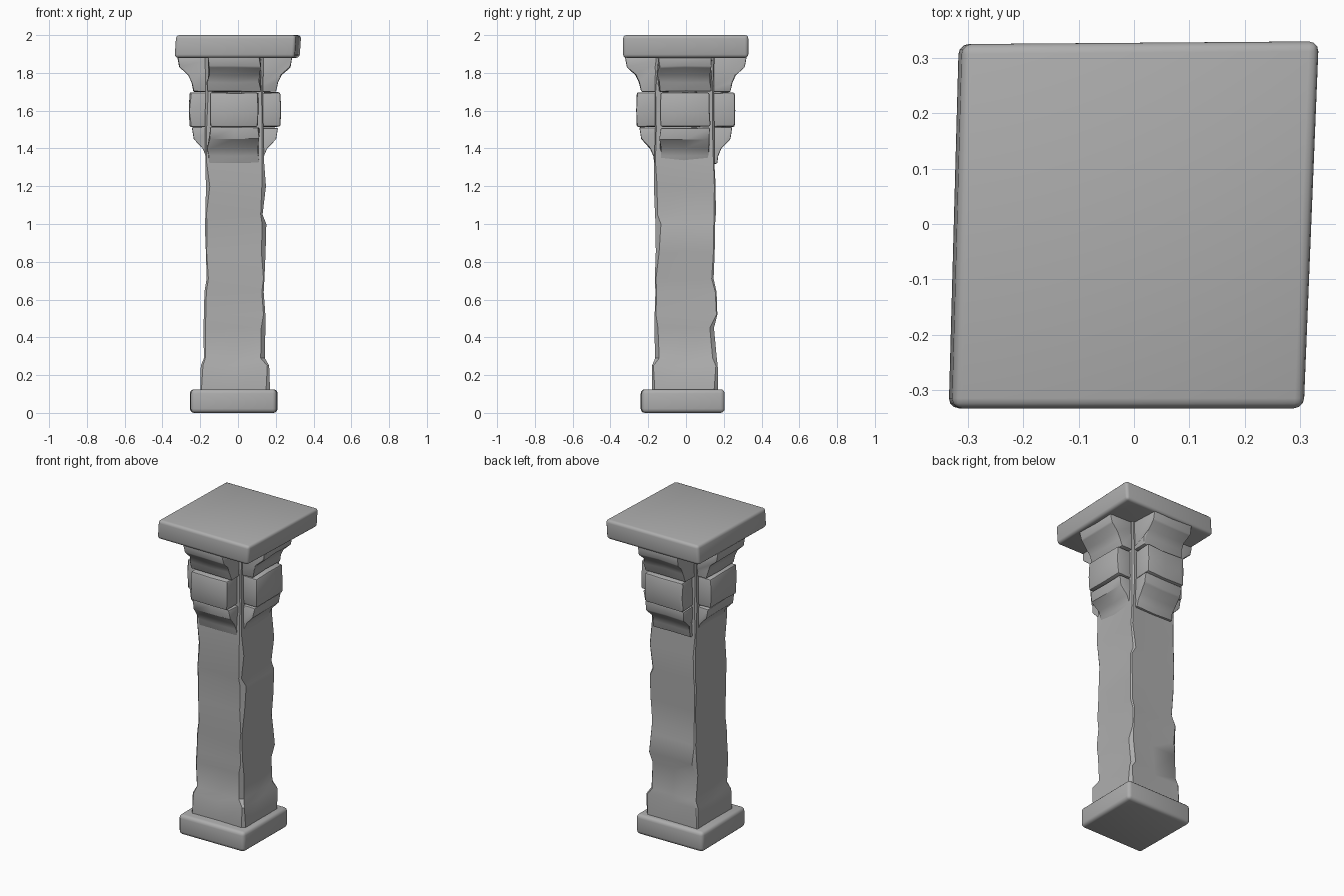
import bpy
import bmesh
import random
from math import radians
from mathutils import Vector, Matrix

random.seed(4)
if "Cube" in bpy.data.objects:
    bpy.data.objects.remove(bpy.data.objects["Cube"], do_unlink=True)

stone = bpy.data.materials.new("grey_stone")
stone.use_nodes = True
GREY = (0.42, 0.42, 0.42, 1)
stone.diffuse_color = GREY
shader = next(n for n in stone.node_tree.nodes if n.type == "BSDF_PRINCIPLED")
shader.inputs["Base Color"].default_value = GREY
shader.inputs["Roughness"].default_value = 0.8

AXIS = Vector((-0.02, -0.005, 0))


def wobble(amount):
    return random.uniform(-amount, amount)


def loft(bm, rings):
    """Skin closed rings of points and cap both ends."""
    loops = [[bm.verts.new(p) for p in ring] for ring in rings]
    for low, high in zip(loops, loops[1:]):
        for i in range(len(low)):
            j = (i + 1) % len(low)
            bm.faces.new((low[i], low[j], high[j], high[i]))
    bm.faces.new(loops[0][::-1])
    bm.faces.new(loops[-1])


def finish(name, bm, bevel=0, segments=2, angle=30):
    """Soften the hard edges and store the mesh as an object."""
    bmesh.ops.recalc_face_normals(bm, faces=bm.faces)
    if bevel:
        hard = [e for e in bm.edges if e.calc_face_angle(0) > radians(35)]
        bmesh.ops.bevel(bm, geom=hard, offset=bevel, segments=segments,
                        profile=0.5, affect="EDGES", clamp_overlap=True)
    mesh = bpy.data.meshes.new(name)
    bm.to_mesh(mesh)
    bm.free()
    mesh.materials.append(stone)
    mesh.shade_smooth()
    mesh.set_sharp_from_angle(angle=radians(angle))
    obj = bpy.data.objects.new(name, mesh)
    bpy.context.collection.objects.link(obj)
    return obj


def slab(name, corners, z0, z1, lean, bevel):
    """Uneven four-cornered slab whose underside is shifted by lean."""
    bm = bmesh.new()
    loft(bm, [[(x + lean, y, z0) for x, y in corners],
              [(x, y, z1) for x, y in corners]])
    return finish(name, bm, bevel, 3, 40)


# Base and top slabs
slab("base_slab", [(-0.25, -0.24), (0.205, -0.235), (0.21, 0.205), (-0.255, 0.2)],
     0, 0.125, 0, 0.022)
slab("top_slab", [(-0.328, -0.333), (0.308, -0.333), (0.335, 0.33), (-0.31, 0.325)],
     1.88, 2.0, -0.008, 0.018)


# Weathered shaft: z, left, right, front and back extents
def shaft_ring(z, x0, x1, y0, y1):
    corners = [Vector(c) for c in ((x0, y0, z), (x1, y0, z), (x1, y1, z), (x0, y1, z))]
    ring = []
    for i, c in enumerate(corners):
        before = (corners[i - 1] - c).normalized()
        after = (corners[(i + 1) % 4] - c).normalized()
        chip = random.choice((0.005, 0.007, 0.01, 0.022))
        middle = (c + corners[(i + 1) % 4]) / 2
        inward = (AXIS - middle) * Vector((1, 1, 0)).length
        inward.z = 0
        ring += [c + before * chip, c + after * chip * random.uniform(0.6, 1.3),
                 middle + inward.normalized() * random.uniform(0, 0.006)]
    return ring


SHAFT = [
    (0.11, -0.2, 0.17, -0.18, 0.17),
    (0.25, -0.197, 0.165, -0.18, 0.168),
    (0.29, -0.18, 0.142, -0.163, 0.163),
    (0.45, -0.184, 0.145, -0.168, 0.148),
    (0.52, -0.18, 0.145, -0.166, 0.166),
    (0.64, -0.178, 0.136, -0.162, 0.162),
    (0.71, -0.166, 0.14, -0.165, 0.146),
    (0.85, -0.17, 0.146, -0.16, 0.152),
    (1.0, -0.176, 0.15, -0.161, 0.154),
    (1.05, -0.172, 0.13, -0.164, 0.158),
    (1.2, -0.17, 0.148, -0.17, 0.157),
    (1.33, -0.173, 0.138, -0.168, 0.15),
    (1.5, -0.175, 0.134, -0.163, 0.15),
    (1.7, -0.172, 0.132, -0.165, 0.148),
    (1.89, -0.176, 0.136, -0.163, 0.15),
]
bm = bmesh.new()
loft(bm, [shaft_ring(*row) for row in SHAFT])
finish("shaft", bm, angle=35)

# Capital brackets: outward distance and height, running up each piece
CROWN = [(0.1, 1.7), (0.232, 1.7), (0.243, 1.75), (0.262, 1.79),
         (0.308, 1.83), (0.318, 1.885), (0.1, 1.885)]
BLOCK = [(0.1, 1.515), (0.255, 1.515), (0.258, 1.6), (0.255, 1.695), (0.1, 1.695)]
FOOT = [(0.1, 1.32), (0.163, 1.32), (0.168, 1.36), (0.185, 1.4),
        (0.232, 1.45), (0.242, 1.51), (0.1, 1.51)]


def bracket(name, profile, half, turn, push, bevel):
    """Sweep a side profile across one face of the capital."""
    bm = bmesh.new()
    rings = []
    for side in (-1, 0, 1):
        dip = 0 if side else wobble(0.006)
        rings.append([(side * half + (wobble(0.007) if side else 0),
                       -(out + push + dip), z + wobble(0.003))
                      for out, z in profile])
    loft(bm, rings)
    bm.transform(Matrix.Translation(AXIS) @ Matrix.Rotation(radians(turn), 4, "Z"))
    finish(name, bm, bevel, 2, 32)


for side, turn, push in (("front", 0, 0), ("left", 90, -0.01),
                         ("back", 180, 0.008), ("right", -90, -0.018)):
    bracket(side + "_crown", CROWN, 0.138, turn, push, 0.006)
    bracket(side + "_block", BLOCK, 0.13, turn, push, 0.01)
    bracket(side + "_foot", FOOT, 0.132, turn, push, 0.006)
